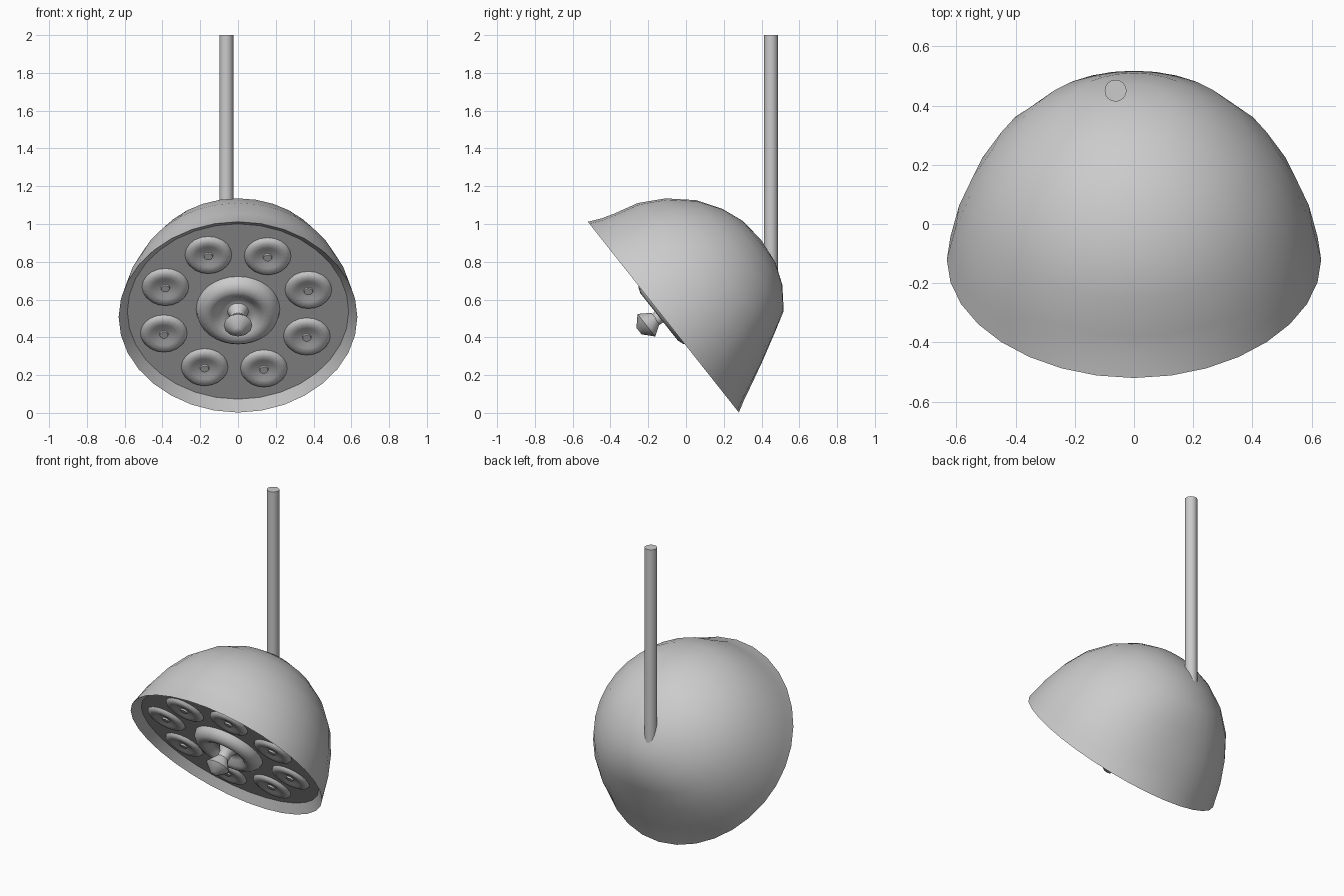
import bpy, bmesh, math
from mathutils import Matrix, Vector

if "Cube" in bpy.data.objects:
    bpy.data.objects.remove(bpy.data.objects["Cube"])

# Tilted frame of the shell: local z runs from the opening into the dome
AXIS = Vector((0, 0.784, 0.621))
DOWN = Vector((0, 0.621, -0.784))
TILT = Matrix(((1, 0, 0, 0),
               (0, DOWN.y, AXIS.y, -0.12),
               (0, DOWN.z, AXIS.z, 0.507),
               (0, 0, 0, 1)))


def lathe(name, rings, sides, radius=None, offset=(0, 0), angle=40):
    """Spin rings of (t, r...) about the tilted axis; r = 0 makes a pole."""
    radius = radius or (lambda ring, a: ring[1])
    bm = bmesh.new()
    loops = []
    for ring in rings:
        n = 1 if ring[1] == 0 else sides
        loop = []
        for i in range(n):
            a = 2 * math.pi * i / sides
            r = radius(ring, a)
            loop.append(bm.verts.new((offset[0] + r * math.cos(a),
                                      offset[1] + r * math.sin(a), ring[0])))
        loops.append(loop)
    for p, q in zip(loops, loops[1:]):
        for i in range(sides):
            j = (i + 1) % sides
            if len(q) == 1:
                bm.faces.new((p[i], p[j], q[0]))
            elif len(p) == 1:
                bm.faces.new((p[0], q[j], q[i]))
            else:
                bm.faces.new((p[i], p[j], q[j], q[i]))
    bmesh.ops.recalc_face_normals(bm, faces=bm.faces)
    # Open relief parts must face out of the opening
    bm.normal_update()
    if len(loops[0]) > 1 and sum(f.normal.z * f.calc_area() for f in bm.faces) > 0 and name != "shell":
        bmesh.ops.reverse_faces(bm, faces=bm.faces)
    mesh = bpy.data.meshes.new(name)
    bm.to_mesh(mesh)
    bm.free()
    ob = bpy.data.objects.new(name, mesh)
    bpy.context.collection.objects.link(ob)
    ob.matrix_world = TILT
    smooth(ob, angle)
    return ob


def smooth(ob, angle):
    bpy.ops.object.select_all(action='DESELECT')
    ob.select_set(True)
    bpy.context.view_layer.objects.active = ob
    bpy.ops.object.shade_smooth_by_angle(angle=math.radians(angle))


# Shell: recessed face plate, sloped rim, dented skirt and dome
# each ring: depth, radius at the sides, at the top, at the bottom
def shell_radius(ring, a):
    _, side, top, bottom = ring
    s = math.sin(a)
    return side + ((bottom if s > 0 else top) - side) * abs(s) ** 5


shell = [(0.048, 0, 0, 0), (0.048, 0.586, 0.592, 0.592),
         (0.0, 0.632, 0.644, 0.644), (0.07, 0.617, 0.612, 0.605),
         (0.14, 0.602, 0.59, 0.572), (0.27, 0.555, 0.557, 0.507),
         (0.40, 0.486, 0.485, 0.437), (0.52, 0.378, 0.378, 0.37),
         (0.60, 0.257, 0.257, 0.257), (0.645, 0.14, 0.14, 0.14),
         (0.66, 0, 0, 0)]
lathe("shell", shell, 32, shell_radius)

# Central ring boss with a waisted knob
boss = [(0.05, 0.222), (0.02, 0.215), (-0.005, 0.192), (-0.017, 0.16),
        (-0.006, 0.128), (0.018, 0.1), (0.033, 0.075), (0.03, 0.055),
        (0.0, 0.037), (-0.04, 0.035)]
lathe("centre_boss", boss, 32, offset=(0, -0.015))
knob = [(-0.035, 0), (-0.035, 0.035), (-0.097, 0.076), (-0.147, 0.022), (-0.147, 0)]
lathe("knob", knob, 12, offset=(0, -0.022), angle=50)

# Ring of eight small dishes
dish = [(0.05, 0.125), (0.035, 0.117), (0.026, 0.095), (0.029, 0.07),
        (0.037, 0.045), (0.039, 0.024), (0.03, 0.022), (0.03, 0)]
for k in range(8):
    a = math.radians(24 + 45 * k)
    lathe(f"dish_{k + 1}", dish, 20,
          offset=(-0.01 + 0.41 * math.cos(a), 0.41 * math.sin(a)))

# Upright pole sunk into the back of the dome
bpy.ops.mesh.primitive_cylinder_add(vertices=16, radius=0.037, depth=1.26,
                                    location=(-0.062, 0.45, 1.37))
pole = bpy.context.object
pole.name = "pole"
smooth(pole, 40)
